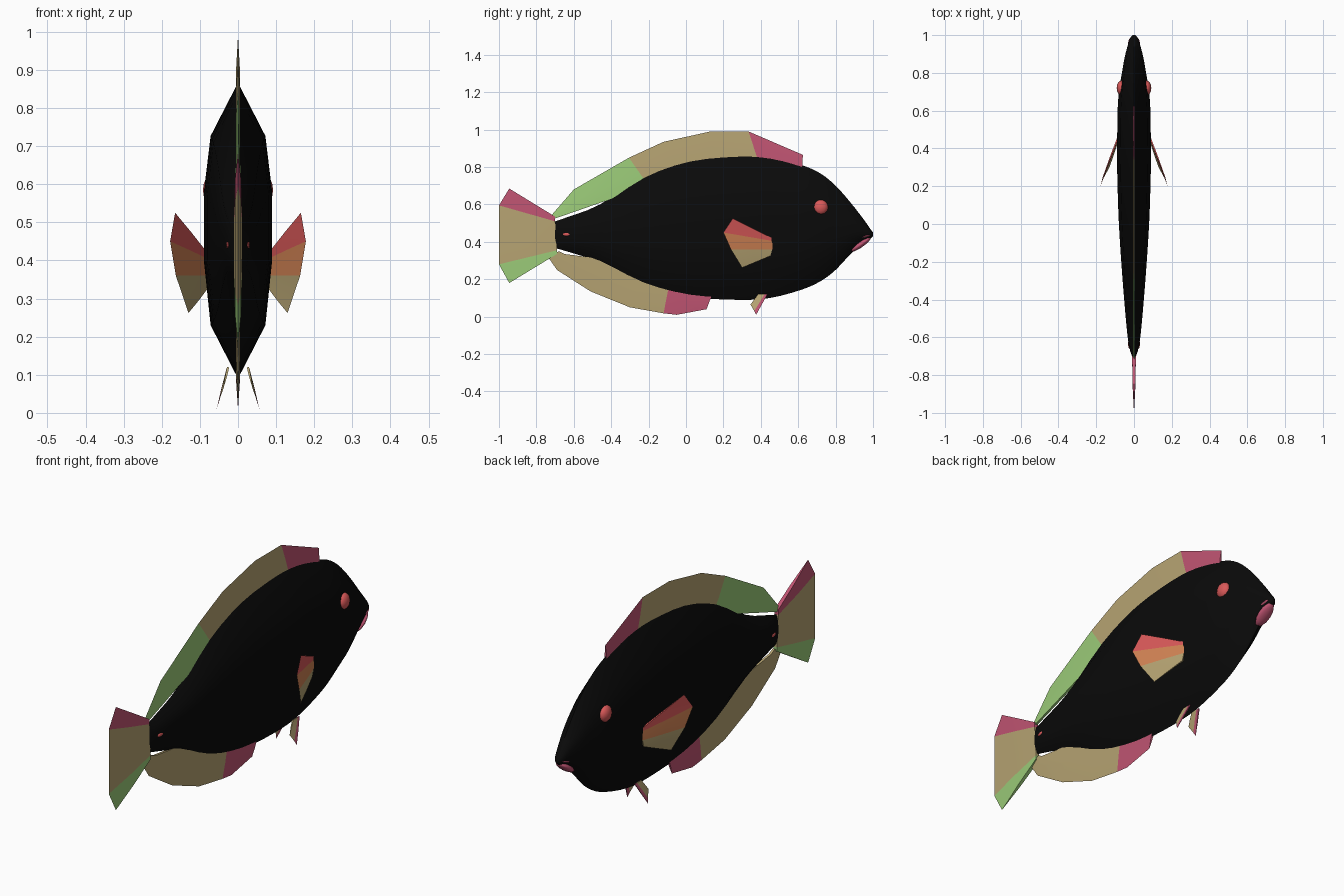
import bpy, bmesh, math
from mathutils import Vector

default = bpy.data.objects.get("Cube")
if default:
    bpy.data.objects.remove(default, do_unlink=True)


def material(name, r, g, b):
    mat = bpy.data.materials.new(name)
    mat.use_nodes = True
    mat.diffuse_color = (r, g, b, 1)
    shader = next(n for n in mat.node_tree.nodes if n.type == 'BSDF_PRINCIPLED')
    shader.inputs["Base Color"].default_value = (r, g, b, 1)
    shader.inputs["Roughness"].default_value = 0.8
    return mat


black = material("body black", .003, .003, .003)
tan = material("fin tan", .47, .37, .17)
green = material("fin green", .33, .6, .19)
pink = material("fin pink", .53, .09, .17)
red = material("eye red", .7, .1, .1)
orange = material("fin orange", .65, .23, .09)


def finish(name, bm, mats, angle=40, mirrored=False):
    """Turn a bmesh into a smooth shaded object, optionally mirrored in x."""
    bmesh.ops.recalc_face_normals(bm, faces=bm.faces)
    mesh = bpy.data.meshes.new(name)
    bm.to_mesh(mesh)
    bm.free()
    for mat in mats:
        mesh.materials.append(mat)
    obj = bpy.data.objects.new(name, mesh)
    bpy.context.collection.objects.link(obj)
    bpy.ops.object.select_all(action='DESELECT')
    obj.select_set(True)
    bpy.context.view_layer.objects.active = obj
    bpy.ops.object.shade_smooth_by_angle(angle=math.radians(angle))
    if mirrored:
        mod = obj.modifiers.new("Mirror", 'MIRROR')
        mod.use_mirror_merge = False
    return obj


def smooth_path(points, steps):
    """Catmull-Rom interpolation through the given tuples."""
    pts = [Vector(p) for p in points]
    result = []
    for i in range(len(pts) - 1):
        a, b, c, d = pts[max(i - 1, 0)], pts[i], pts[i + 1], pts[min(i + 2, len(pts) - 1)]
        for s in range(steps):
            t = s / steps
            result.append(b + (c - a) * (t / 2) + (a * 2 - b * 5 + c * 4 - d) * (t * t / 2)
                          + (b * 3 - a - c * 3 + d) * (t ** 3 / 2))
    return result + [pts[-1]]


def fin(name, columns, colours, thickness, side=(1, 0, 0), mirrored=False):
    """Columns are (root, rim) points; each gap between columns takes a colour."""
    bm = bmesh.new()
    side = Vector(side).normalized() * thickness
    mats = list(dict.fromkeys(colours))
    rows = []
    for root, rim in columns:
        root, rim = Vector(root), Vector(rim)
        mid = root.lerp(rim, .5)
        ring = (root + side, mid + side * .8, rim, mid - side * .8, root - side)
        rows.append([bm.verts.new(p) for p in ring])
    for a, b, colour in zip(rows, rows[1:], colours):
        for k in range(5):
            n = (k + 1) % 5
            face = bm.faces.new((a[k], a[n], b[n], b[k]))
            face.material_index = mats.index(colour)
    for row, colour in ((rows[0], colours[0]), (rows[-1], colours[-1])):
        bm.faces.new(row).material_index = mats.index(colour)
    return finish(name, bm, mats, 30, mirrored)


def flat_fin(name, outline, colours, thickness):
    """Fin in the centre plane from (root y, root z, rim y, rim z)."""
    columns = [((0, a, b), (0, c, d)) for a, b, c, d in outline]
    return fin(name, columns, colours, thickness)


def ellipsoid(name, mat, centre, radii, tilt=0, mirrored=False):
    bm = bmesh.new()
    bmesh.ops.create_uvsphere(bm, u_segments=12, v_segments=8, radius=1)
    for v in bm.verts:
        v.co = Vector([c * r for c, r in zip(v.co, radii)])
        y, z = v.co.y, v.co.z
        v.co.y = y * math.cos(tilt) - z * math.sin(tilt)
        v.co.z = y * math.sin(tilt) + z * math.cos(tilt)
        v.co += Vector(centre)
    return finish(name, bm, [mat], 60, mirrored)


# Body: a six-sided section lofted along y (y, top, bottom, half width)
stations = [
    (-.715, .505, .37, .004), (-.64, .53, .35, .028), (-.46, .6, .29, .047),
    (-.22, .755, .17, .066), (.02, .84, .107, .081), (.28, .866, .09, .089),
    (.45, .855, .1, .089), (.62, .81, .145, .086), (.72, .765, .19, .077),
    (.8, .7, .25, .064), (.88, .61, .335, .05), (.95, .52, .395, .032),
    (.985, .47, .415, .02), (1, .45, .43, .007)]
half = [(0, 1), (.8, .82), (1, .63), (1, .4), (.8, .18), (0, 0)]
section = half + [(-x, z) for x, z in half[-2:0:-1]]
bm = bmesh.new()
rings = []
for y, top, bottom, width in smooth_path(stations, 3):
    rings.append([bm.verts.new((x * width, y, bottom + z * (top - bottom)))
                  for x, z in section])
for a, b in zip(rings, rings[1:]):
    for k in range(len(section)):
        n = (k + 1) % len(section)
        bm.faces.new((a[k], a[n], b[n], b[k]))
bm.faces.new(rings[0])
bm.faces.new(rings[-1])
finish("body", bm, [black], 60)

# Fins along the centre plane
flat_fin("dorsal_fin", [
    (-.7, .525, -.73, .53), (-.57, .57, -.6, .68), (-.2, .7, -.305, .85),
    (-.05, .77, -.12, .935), (.14, .82, .13, .99), (.39, .82, .335, .99),
    (.62, .78, .625, .865)],
    [green, green, tan, tan, tan, pink], .006)
flat_fin("anal_fin", [
    (-.68, .35, -.735, .315), (-.65, .335, -.69, .25), (-.46, .31, -.51, .135),
    (-.25, .23, -.3, .05), (-.09, .17, -.12, .018), (-.03, .15, -.05, .01),
    (.14, .12, .11, .04)],
    [tan, tan, tan, tan, pink, pink], .006)
flat_fin("tail_fin", [
    (-.7, .535, -.945, .685), (-.7, .51, -1, .595),
    (-.69, .355, -1, .28), (-.69, .335, -.945, .18)],
    [pink, tan, green], .01)

# Paired side fins
fin("pectoral_fins", [
    ((.084, .46, .42), (.165, .25, .525)), ((.084, .46, .405), (.178, .2, .45)),
    ((.084, .46, .36), (.163, .24, .36)), ((.084, .45, .325), (.13, .3, .262))],
    [red, orange, tan], .004, (1, .35, 0), True)
fin("pelvic_fins", [
    ((.026, .435, .12), (.056, .375, .01)), ((.026, .42, .12), (.05, .365, .03)),
    ((.026, .385, .12), (.038, .345, .065))],
    [pink, tan], .003, (1, .2, .2), True)

# Eyes, tail spines and lips
ellipsoid("eyes", red, (.066, .72, .585), (.026, .04, .04), mirrored=True)
ellipsoid("tail_spines", red, (.026, -.635, .44), (.005, .024, .009), mirrored=True)
ellipsoid("lower_lip", pink, (0, .935, .387), (.034, .066, .016), .62)
ellipsoid("upper_lip", pink, (0, .955, .428), (.032, .042, .008), .3)
